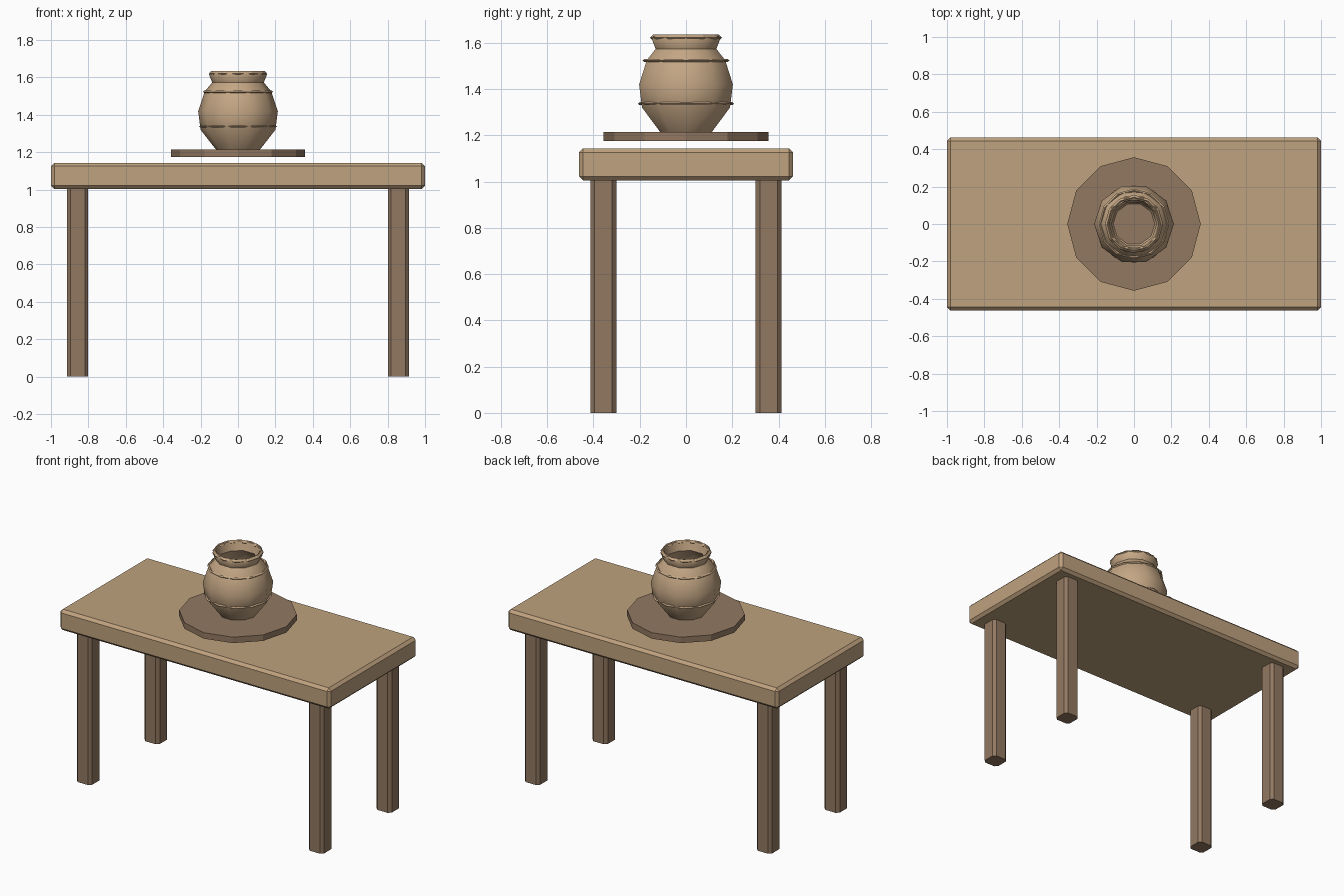
import bpy, bmesh, math

cube = bpy.data.objects.get("Cube")
if cube:
    bpy.data.objects.remove(cube, do_unlink=True)


def material(name, color):
    mat = bpy.data.materials.new(name)
    mat.use_nodes = True
    mat.diffuse_color = (*color, 1)
    mat.node_tree.nodes["Principled BSDF"].inputs["Base Color"].default_value = (*color, 1)
    return mat


light_wood = material("light wood", (0.52, 0.36, 0.21))
dark_wood = material("dark wood", (0.29, 0.19, 0.12))
clay = material("clay", (0.55, 0.38, 0.23))


def add_object(name, bm, mat, smooth_angle=None):
    bmesh.ops.recalc_face_normals(bm, faces=bm.faces)
    mesh = bpy.data.meshes.new(name)
    bm.to_mesh(mesh)
    bm.free()
    mesh.materials.append(mat)
    obj = bpy.data.objects.new(name, mesh)
    bpy.context.collection.objects.link(obj)
    if smooth_angle:
        bpy.ops.object.select_all(action='DESELECT')
        obj.select_set(True)
        bpy.context.view_layer.objects.active = obj
        bpy.ops.object.shade_smooth_by_angle(angle=math.radians(smooth_angle))
    return obj


def beveled_box(name, size, center, bevel, mat, upright_only=False):
    bm = bmesh.new()
    bmesh.ops.create_cube(bm, size=1)
    for v in bm.verts:
        v.co = [c + s * p for c, s, p in zip(center, size, v.co)]
    edges = [e for e in bm.edges
             if not upright_only or abs(e.verts[0].co.z - e.verts[1].co.z) > 0.1]
    bmesh.ops.bevel(bm, geom=edges, offset=bevel, segments=1, affect='EDGES')
    return add_object(name, bm, mat)


def lathe(name, profile, sides, mat, closed=True, smooth_angle=None):
    """Revolve (radius, height) points around the z axis."""
    bm = bmesh.new()
    rings = []
    for r, z in profile:
        angles = [math.tau * i / sides for i in range(sides)]
        rings.append([bm.verts.new((r * math.cos(a), r * math.sin(a), z)) for a in angles])
    pairs = list(zip(rings, rings[1:]))
    if closed:
        pairs.append((rings[-1], rings[0]))
    for low, high in pairs:
        for i in range(sides):
            j = (i + 1) % sides
            bm.faces.new((low[i], low[j], high[j], high[i]))
    if not closed:
        bm.faces.new(rings[0])
        bm.faces.new(rings[-1])
    return add_object(name, bm, mat, smooth_angle)


def band(name, radius, z, thickness, height):
    """Thin hoop with a diamond cross-section."""
    profile = [(radius, z - height / 2), (radius + thickness, z),
               (radius, z + height / 2), (radius - thickness, z)]
    return lathe(name, profile, 12, clay)


# Table
beveled_box("table_top", (2, 0.926, 0.139), (0, 0, 1.074), 0.018, light_wood)
for depth, y in (("front", -0.357), ("back", 0.357)):
    for side, x in (("left", 0.857), ("right", -0.857)):
        beveled_box(f"{depth}_{side}_leg", (0.112, 0.112, 1.005),
                    (x, y, 0.5025), 0.018, dark_wood, upright_only=True)

# Wheel plate floating just above the table
lathe("turning_plate", [(0.357, 1.175), (0.357, 1.215)], 12, dark_wood, closed=False)

# Hollow pot: outer wall up to the lip, then the inner wall back down
outer = [(0.118, 1.215), (0.2, 1.32), (0.213, 1.42), (0.178, 1.525),
         (0.138, 1.573), (0.155, 1.615), (0.148, 1.63)]
inner = [(0.136, 1.63), (0.12, 1.573), (0.16, 1.52), (0.196, 1.42),
         (0.184, 1.325), (0.112, 1.216)]
lathe("pot", outer + inner, 10, clay, smooth_angle=50)

# Hoops around the belly, shoulder and lip
band("belly_band", 0.2, 1.337, 0.008, 0.014)
band("shoulder_band", 0.18, 1.523, 0.008, 0.014)
band("lip_band", 0.143, 1.622, 0.012, 0.026)
